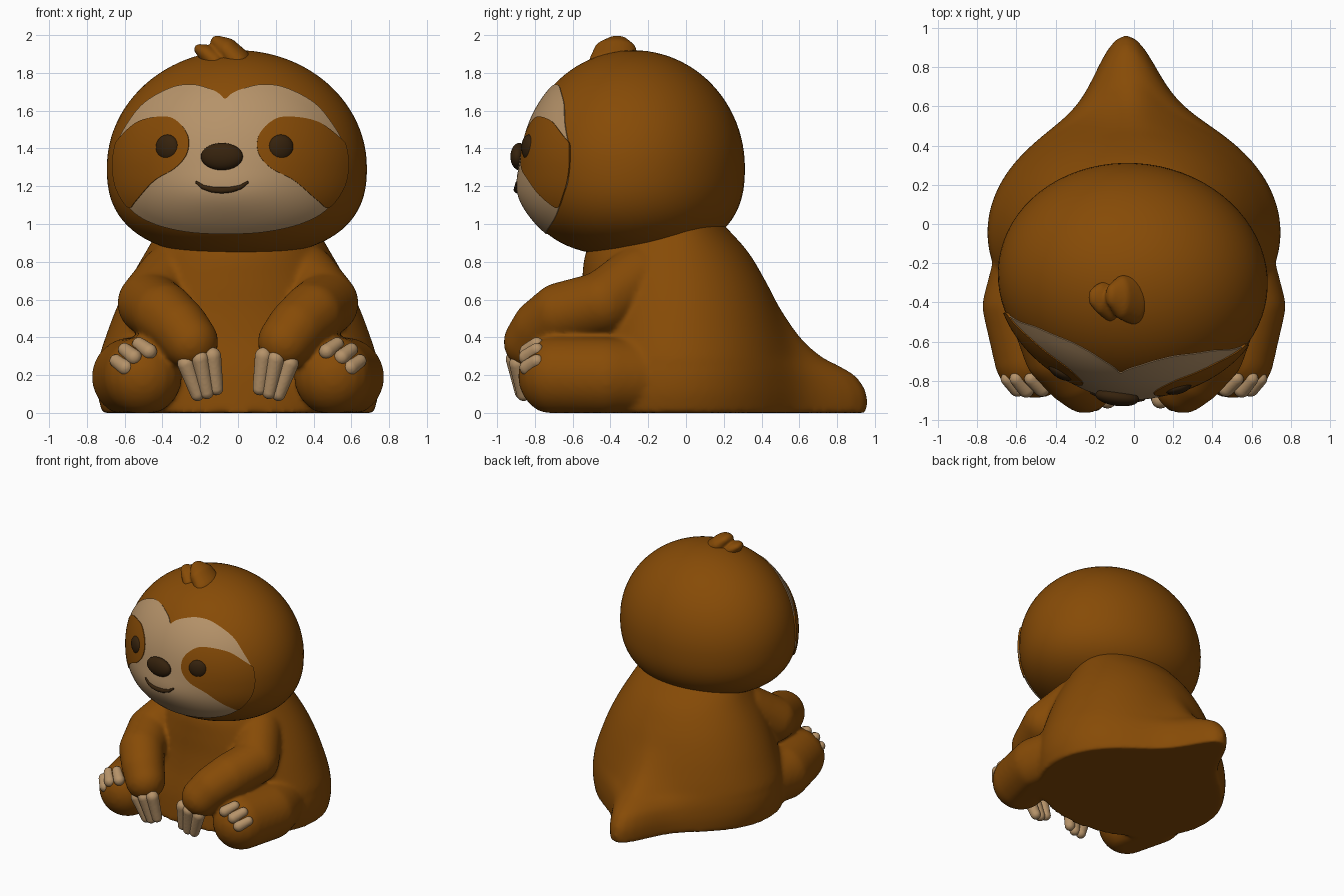
import bpy, bmesh, math
from mathutils import Matrix, Vector

if "Cube" in bpy.data.objects:
    bpy.data.objects.remove(bpy.data.objects["Cube"])


def material(name, rgb):
    m = bpy.data.materials.new(name)
    m.diffuse_color = (*rgb, 1)
    m.use_nodes = True
    m.node_tree.nodes["Principled BSDF"].inputs["Base Color"].default_value = m.diffuse_color
    return m


BROWN = material("brown fur", (0.24, 0.07, 0.002))
CREAM = material("cream", (0.465, 0.29, 0.142))
DARK = material("dark brown", (0.036, 0.016, 0.004))

# Head frame: turned slightly towards -x
HEAD = Matrix.Translation((-0.006, -0.28, 0)) @ Matrix.Rotation(math.radians(-7.5), 4, 'Z')
RX, RY, ZC = 0.69, 0.59, 1.30


def finish(name, bm, mat, matrix=None, voxel=0, smooth=0):
    bmesh.ops.recalc_face_normals(bm, faces=bm.faces)
    for f in bm.faces:
        f.smooth = True
    me = bpy.data.meshes.new(name)
    bm.to_mesh(me)
    bm.free()
    me.materials.append(mat)
    ob = bpy.data.objects.new(name, me)
    bpy.context.collection.objects.link(ob)
    if matrix:
        ob.matrix_world = matrix
    if voxel:
        r = ob.modifiers.new("fuse", 'REMESH')
        r.mode = 'VOXEL'
        r.voxel_size = voxel
        r.use_smooth_shade = True
    if smooth:
        s = ob.modifiers.new("soften", 'SMOOTH')
        s.factor, s.iterations = 0.5, smooth
    return ob


def add_chain(bm, pts, mirror=1, squash=(1, 1, 1), steps=10):
    """Limb: overlapping balls along a path of (x, y, z, radius)."""
    for a, b in zip(pts, pts[1:]):
        for i in range(steps + 1):
            x, y, z, r = Vector(a).lerp(Vector(b), i / steps)
            m = Matrix.Translation((x * mirror, y, z)) @ Matrix.Diagonal((*squash, 1))
            bmesh.ops.create_uvsphere(bm, u_segments=20, v_segments=14, radius=r, matrix=m)


def curve_point(a, b, c, d, t):
    """Smooth step from b to c."""
    return 0.5 * (2 * b + (c - a) * t + (2 * a - 5 * b + 4 * c - d) * t * t
                  + (3 * b - a - 3 * c + d) * t ** 3)


def spline(pts, sub=6):
    """Closed smooth outline through the points."""
    n = len(pts)
    return [curve_point(*(Vector(pts[(i + j) % n]) for j in (-1, 0, 1, 2)), s / sub)
            for i in range(n) for s in range(sub)]


def add_body(bm, rings, n=120, sub=4):
    """Torso: rings (z, half width, front y, back y, tail length), the tail drawn out at the back."""
    levels = []
    last = len(rings) - 1
    for i in range(last):
        p = [Vector(rings[min(max(i + j, 0), last)]) for j in (-1, 0, 1, 2)]
        levels += [curve_point(*p, s / sub) for s in range(sub)]
    levels.append(Vector(rings[-1]))
    loops = []
    for z, w, f, b, tail in levels:
        loop = []
        for i in range(n):
            t = 2 * math.pi * i / n
            c, s, mid = math.cos(t), math.sin(t), -0.05
            r = 1 / math.hypot(c / w, s / ((b - mid) if s > 0 else (mid - f)))
            off = math.degrees(abs((t - math.pi / 2 + math.pi) % (2 * math.pi) - math.pi))
            r += tail / (1 + (off / 13) ** 2)
            x = r * c - 0.04 * tail / 0.42 * max(0, s) ** 8
            loop.append(bm.verts.new((x, mid + r * s, z)))
        loops.append(loop)
    for p, q in zip(loops, loops[1:]):
        for i in range(n):
            bm.faces.new((p[i], p[(i + 1) % n], q[(i + 1) % n], q[i]))
    bm.faces.new(loops[0][::-1])
    bm.faces.new(loops[-1])


def head_curve(z):
    """Head profile: exponent and half height, rounder above and fuller below."""
    return (2, 0.62) if z > 0 else (2.5, 0.47)


def front(u, w):
    """Depth of the face surface at local x = u, z = w."""
    n, rz = head_curve(w - ZC)
    h = max(0, 1 - abs((w - ZC) / rz) ** n) ** (1 / n)
    bump = 0.03 * math.exp(-(u / 0.3) ** 2 - ((w - 1.17) / 0.13) ** 2)
    return -RY * math.sqrt(max(0, h * h - (u / RX) ** 2)) - bump


def face_plate(name, outline, centre, lift, mat, rings=14):
    """Thin plate wrapped on the head, with its rim tucked into the head."""
    bm = bmesh.new()
    mid = Vector((0, 0, ZC))
    c, edge = Vector(centre), spline(outline)

    def place(p, k):
        return bm.verts.new(mid + (Vector((p.x, front(p.x, p.y), p.y)) - mid) * k)
    hub = place(c, 1 + lift)
    loops = [[place(c.lerp(e, i / rings), 1 + lift) for e in edge] for i in range(1, rings + 1)]
    loops.append([place(e, 0.985) for e in edge])
    n = len(edge)
    for i in range(n):
        j = (i + 1) % n
        bm.faces.new((hub, loops[0][i], loops[0][j]))
        for p, q in zip(loops, loops[1:]):
            bm.faces.new((p[i], q[i], q[j], p[j]))
    ob = finish(name, bm, mat, HEAD)
    bpy.context.view_layer.objects.active = ob
    ob.select_set(True)
    bpy.ops.object.shade_smooth_by_angle(angle=math.radians(50))
    ob.select_set(False)


def ball(name, loc, size, mat, turn=0):
    bm = bmesh.new()
    bmesh.ops.create_uvsphere(bm, u_segments=32, v_segments=20, radius=1)
    m = HEAD @ Matrix.Translation(loc) @ Matrix.Rotation(turn, 4, 'Z') @ Matrix.Diagonal((*size, 1))
    bm.transform(m)
    finish(name, bm, mat)


# Body with tail, legs and arms fused into one soft form
bm = bmesh.new()
add_body(bm, [(0, .71, -.64, .535, .425), (.1, .735, -.63, .54, .42), (.19, .74, -.62, .54, .365),
              (.25, .735, -.61, .54, .27), (.3, .73, -.6, .535, .18), (.4, .70, -.58, .52, .085),
              (.55, .645, -.56, .48, .02), (.7, .575, -.55, .42, 0), (.85, .49, -.53, .33, 0),
              (.98, .41, -.45, .215, 0), (1.1, .3, -.35, .1, 0)])
for side in (-1, 1):
    add_chain(bm, [(.48, -.1, .19, .21), (.565, -.42, .19, .21), (.505, -.68, .195, .21)], side)
    add_chain(bm, [(.36, -.25, .72, .17), (.47, -.44, .58, .17), (.395, -.66, .525, .167),
                   (.31, -.765, .45, .157), (.25, -.82, .375, .147)], side)
for v in bm.verts:
    v.co.z = max(v.co.z, 0)
finish("body", bm, BROWN, voxel=0.016, smooth=9)

# Head
bm = bmesh.new()
bmesh.ops.create_uvsphere(bm, u_segments=72, v_segments=48, radius=1)
for v in bm.verts:
    d = v.co.copy()
    n, rz = head_curve(d.z)
    d /= (math.hypot(d.x, d.y) ** n + abs(d.z) ** n) ** (1 / n)
    v.co = (d.x * RX, d.y * RY, ZC + d.z * rz)
finish("head", bm, BROWN, HEAD)

# Face mask and eye patches
half = [(.03, 1.685), (.08, 1.71), (.18, 1.735), (.30, 1.72), (.45, 1.64), (.55, 1.52), (.61, 1.40),
        (.62, 1.3), (.60, 1.19), (.51, 1.07), (.38, 1.0), (.2, .96)]
mask = [(0, 1.66)] + half + [(0, .95)] + [(-u, w) for u, w in reversed(half)]
face_plate("face_mask", mask, (0, 1.33), 0.009, CREAM)
patch = [(.32, 1.565), (.24, 1.535), (.185, 1.46), (.19, 1.37), (.255, 1.295), (.37, 1.23),
         (.48, 1.125), (.53, 1.09), (.60, 1.19), (.622, 1.3), (.612, 1.40), (.585, 1.45), (.47, 1.54)]
for side, word in ((-1, "left"), (1, "right")):
    face_plate(word + "_eye_patch", [(u * side, w) for u, w in patch], (.38 * side, 1.36), 0.017, BROWN)
    ball(word + "_eye", (.303 * side, front(.303, 1.405) + .003, 1.405), (.069, .034, .068), DARK,
         side * math.radians(24))

# Nose and smile
ball("nose", (0, -.608, 1.357), (.112, .045, .072), DARK)
bm = bmesh.new()
add_chain(bm, [(u, front(u, w) - .006, w, r) for u, w, r in
               ((-.135, 1.22, .008), (-.10, 1.195, .012), (-.05, 1.182, .016), (0, 1.178, .017),
                (.05, 1.182, .016), (.10, 1.195, .012), (.135, 1.22, .008))], steps=6)
finish("mouth", bm, DARK, HEAD, voxel=0.005)

# Hair tuft
bm = bmesh.new()
add_chain(bm, [(0, -.385, 1.855, .075), (-.06, -.375, 1.92, .065), (-.11, -.365, 1.962, .036)],
          squash=(1, 1.75, 1))
add_chain(bm, [(-.12, -.39, 1.86, .06), (-.17, -.38, 1.905, .045), (-.205, -.375, 1.925, .028)],
          squash=(1, 1.8, 1))
finish("hair_tuft", bm, BROWN, voxel=0.009, smooth=4)

# Claws on hands and feet
hand = [((.135, -.895, .30), (.115, -.865, .13)), ((.2, -.908, .285), (.165, -.87, .11)),
        ((.275, -.89, .26), (.215, -.86, .10))]
foot = [((.645, -.79, .275), (.595, -.84, .24)), ((.60, -.79, .335), (.55, -.845, .295)),
        ((.525, -.79, .365), (.47, -.84, .325))]
for side, word in ((-1, "left"), (1, "right")):
    for part, claws, r0, r1 in (("hand", hand, .047, .038), ("foot", foot, .036, .042)):
        for i, (a, b) in enumerate(claws):
            bm = bmesh.new()
            add_chain(bm, [(*a, r0), (*b, r1)], side)
            finish(f"{word}_{part}_claw_{i + 1}", bm, CREAM, voxel=0.008, smooth=2)
